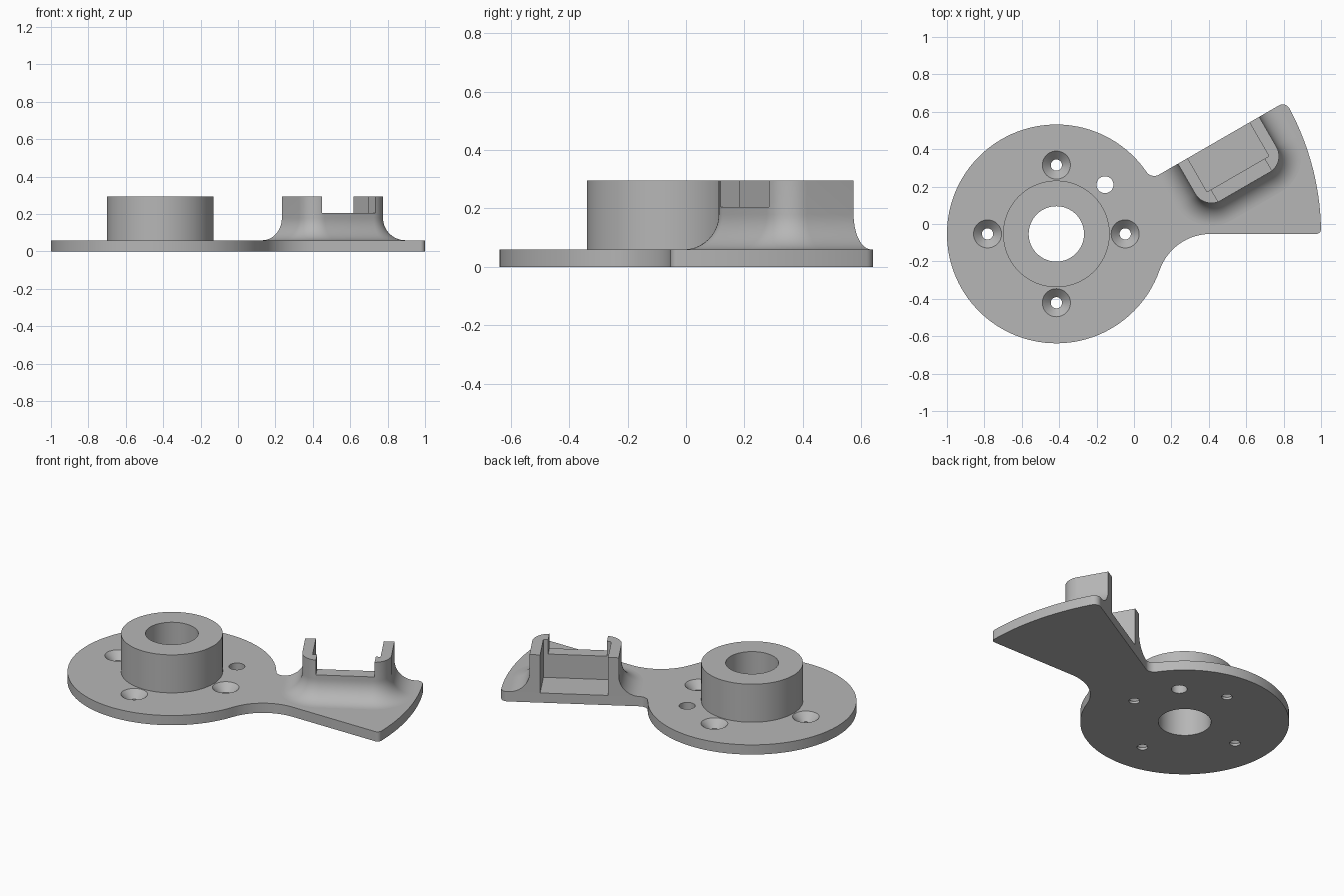
import bpy, bmesh
from math import sin, cos, asin, atan2, sqrt, radians, degrees
from mathutils import Vector

cube = bpy.data.objects.get("Cube")
if cube:
    bpy.data.objects.remove(cube, do_unlink=True)

grey = bpy.data.materials.new("plain grey")
grey.use_nodes = True
GREY = (0.47, 0.47, 0.47, 1)
grey.diffuse_color = GREY
grey.node_tree.nodes["Principled BSDF"].inputs["Base Color"].default_value = GREY

HUB = Vector((-0.415, -0.053))   # disc centre, also the origin of the arm's wedge
DISC_R, ARM_R = 0.585, 1.415
WEDGE = 30                       # arm spread in degrees
THICK, TOP = 0.06, 0.295


def polar(angle, r):
    return Vector((cos(radians(angle)), sin(radians(angle)))) * r


def arc(centre, r, start, end, n):
    return [centre + polar(start + (end - start) * i / n, r) for i in range(n + 1)]


def tilted(u, v):
    """Point in the bracket's frame: u along the arm's upper edge, v across it."""
    return HUB + polar(WEDGE, u) + polar(WEDGE + 90, v)


def loft(name, rings, loop=False):
    """Skin a list of (outline, z) rings; cap the ends unless looped."""
    bm = bmesh.new()
    rows = [[bm.verts.new((p.x, p.y, z)) for p in pts] for pts, z in rings]
    pairs = list(zip(rows, rows[1:])) + ([(rows[-1], rows[0])] if loop else [])
    for a, b in pairs:
        for i in range(len(a)):
            j = (i + 1) % len(a)
            bm.faces.new((a[i], a[j], b[j], b[i]))
    if not loop:
        bm.faces.new(rows[0])
        bm.faces.new(rows[-1])
    bmesh.ops.recalc_face_normals(bm, faces=bm.faces)
    mesh = bpy.data.meshes.new(name)
    bm.to_mesh(mesh)
    bm.free()
    mesh.materials.append(grey)
    obj = bpy.data.objects.new(name, mesh)
    bpy.context.collection.objects.link(obj)
    return obj


def turned(name, centre, profile, n=48, loop=False):
    return loft(name, [(arc(centre, r, 0, 360, n)[:-1], z) for r, z in profile], loop)


def activate(obj):
    bpy.ops.object.select_all(action='DESELECT')
    obj.select_set(True)
    bpy.context.view_layer.objects.active = obj


def cut(obj, cutters):
    activate(obj)
    for c in cutters:
        c.hide_render = True
        mod = obj.modifiers.new("cut", 'BOOLEAN')
        mod.operation, mod.solver, mod.object = 'DIFFERENCE', 'EXACT', c
        bpy.ops.object.modifier_apply(modifier=mod.name)
        bpy.data.objects.remove(c, do_unlink=True)


def smooth(obj):
    activate(obj)
    bpy.ops.object.shade_smooth_by_angle(angle=radians(30))


# Base plate: disc blended into a wedge-shaped arm with rounded tips
def blend(r):
    """Distance and angle from the hub of a fillet between disc and wedge side."""
    return DISC_R + r, degrees(atan2(r, sqrt((DISC_R + r) ** 2 - r * r)))


def tip(c):
    return ARM_R - c, degrees(asin(c / (ARM_R - c)))


LOW, HIGH, TIP_LOW, TIP_HIGH = 0.289, 0.05, 0.025, 0.04
low_d, low_a = blend(LOW)
high_d, high_a = blend(HIGH)
tl_d, tl_a = tip(TIP_LOW)
th_d, th_a = tip(TIP_HIGH)
outline = arc(HUB, DISC_R, WEDGE + high_a, 360 - low_a, 96)
outline += arc(HUB + polar(-low_a, low_d), LOW, 180 - low_a, 90, 16)[1:]
outline += arc(HUB + polar(tl_a, tl_d), TIP_LOW, -90, tl_a, 8)
outline += arc(HUB, ARM_R, tl_a, WEDGE - th_a, 24)[1:-1]
outline += arc(HUB + polar(WEDGE - th_a, th_d), TIP_HIGH, WEDGE - th_a, WEDGE + 90, 8)
outline += arc(HUB + polar(WEDGE + high_a, high_d), HIGH,
               WEDGE + 270, WEDGE + high_a + 180, 10)[:-1]
plate = loft("base_plate", [(outline, 0), (outline, THICK)])

# Bore, four countersunk screw holes and one plain hole
BORE = 0.148
holes = [turned("bore_cutter", HUB, [(BORE, -0.1), (BORE, 0.2)], 96),
         turned("pin_cutter", Vector((-0.155, 0.21)), [(0.045, -0.1), (0.045, 0.2)])]
for k in range(4):
    holes.append(turned("screw_cutter", HUB + polar(90 * k, 0.368),
                        [(0.03, -0.1), (0.03, 0.015), (0.075, THICK), (0.075, 0.2)]))
cut(plate, holes)
smooth(plate)

# Hollow boss on the disc
boss = turned("boss", HUB, [(BORE, THICK), (0.285, THICK), (0.285, TOP), (BORE, TOP)], 96, True)
smooth(boss)

# Bracket: U-shaped holder flaring into the plate, flush with the arm's upper edge
U0, U1, DEPTH, CORNER, FLARE = 0.75, 1.252, 0.285, 0.1, 0.12


def bracket_outline(grow):
    r, v = CORNER + grow, CORNER - DEPTH
    pts = [tilted(U0 - grow, 0)]
    pts += arc(tilted(U0 + CORNER, v), r, WEDGE + 180, WEDGE + 270, 14)
    pts += arc(tilted(U1 - CORNER, v), r, WEDGE - 90, WEDGE, 14)
    return pts + [tilted(U1 + grow, 0)]


rings = [(bracket_outline(0), TOP)]
for i in range(15):
    a = radians(90 * i / 14)
    rings.append((bracket_outline(FLARE * (1 - cos(a))), THICK + FLARE * (1 - sin(a))))
bracket = loft("bracket", rings)


def box_cutter(name, u0, u1, v0, v1, z0, z1):
    pts = [tilted(u0, v0), tilted(u1, v0), tilted(u1, v1), tilted(u0, v1)]
    return loft(name, [(pts, z0), (pts, z1)])


# Pocket open at the back, and a notch lowering the front wall
cut(bracket, [box_cutter("pocket_cutter", 0.81, 1.192, -0.208, 0.1, 0, 0.5),
              box_cutter("notch_cutter", 0.835, 1.165, -0.6, -0.1, 0.205, 0.5)])
smooth(bracket)
